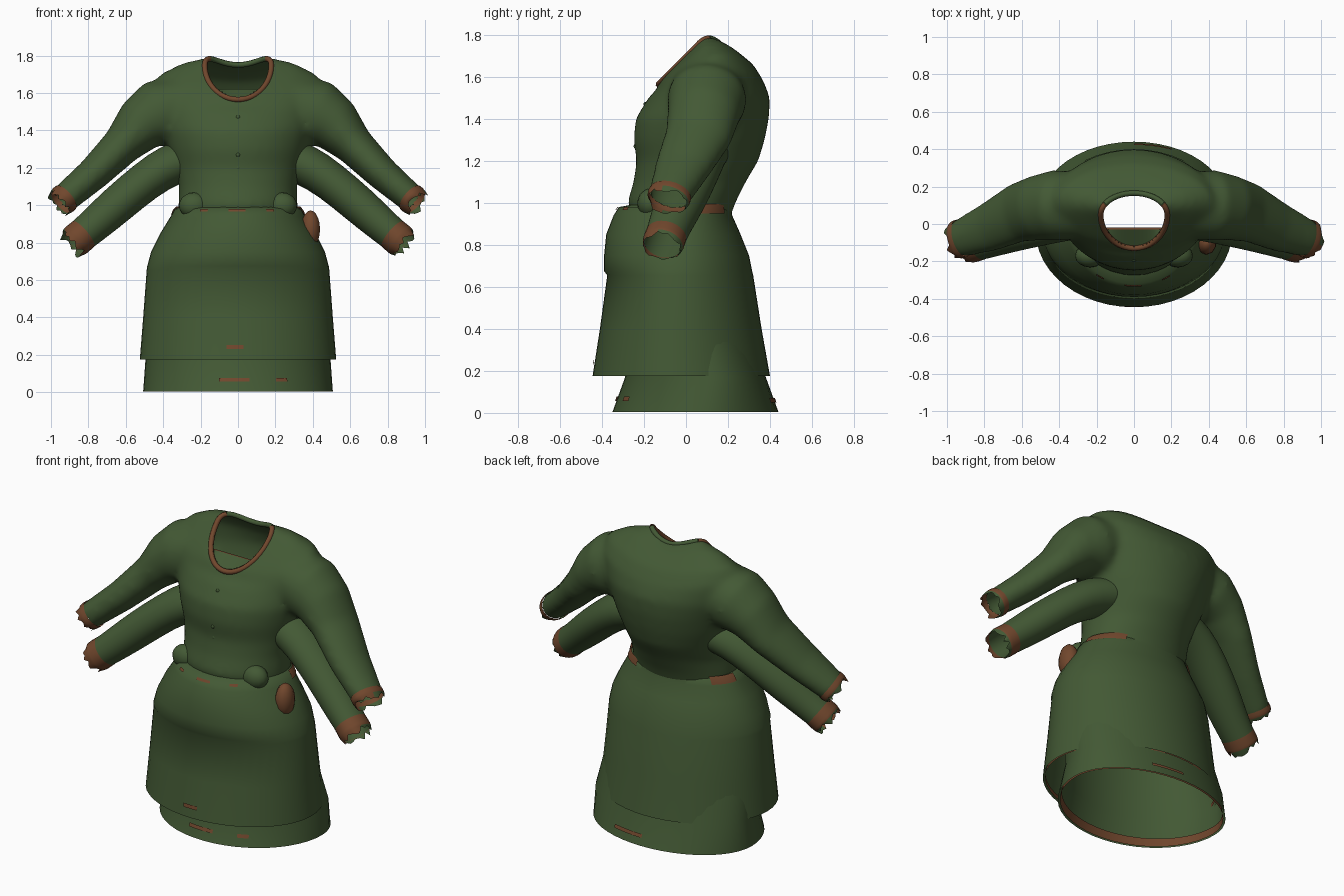
import bpy, bmesh, math, random
from mathutils import Vector

random.seed(4)
if "Cube" in bpy.data.objects:
    bpy.data.objects.remove(bpy.data.objects["Cube"])


def material(name, rgb):
    m = bpy.data.materials.new(name)
    m.use_nodes = True
    m.diffuse_color = (*rgb, 1)
    bsdf = m.node_tree.nodes["Principled BSDF"]
    bsdf.inputs["Base Color"].default_value = (*rgb, 1)
    bsdf.inputs["Roughness"].default_value = 0.9
    return m


GREEN = material("green cloth", (0.056, 0.1, 0.035))
BROWN = material("brown leather", (0.165, 0.063, 0.026))


def ring_points(ring, n=48, start=0, sweep=2 * math.pi, grow=0):
    """Cross-section: half width, front y, middle y, back y, then z at front, side, back."""
    hx, yf, yc, yb, zf, zs, zb = ring
    closed = sweep > 6.28
    pts = []
    for i in range(n):
        a = start + sweep * i / (n if closed else n - 1)
        s = math.sin(a)
        r = (yb - yc if s > 0 else yc - yf) + grow
        z = zs + ((zb if s > 0 else zf) - zs) * abs(s)
        if zf != zs and s > 0:
            z += 0.14 * s * (1 - s)  # tilted rings crest on top of the shoulder
        pts.append(Vector(((hx + grow) * math.cos(a), yc + r * s, z)))
    return pts


def level(hx, yf, yc, yb, z):
    return (hx, yf, yc, yb, z, z, z)


def at(rings, z):
    """Interpolate a flat cross-section at height z."""
    for a, b in zip(rings, rings[1:]):
        if a[4] <= z <= b[4]:
            t = (z - a[4]) / (b[4] - a[4])
            return tuple(p + (q - p) * t for p, q in zip(a, b))
    return rings[-1]


def skin(name, loops, mat, closed=True, caps=False):
    bm = bmesh.new()
    rows = [[bm.verts.new(p) for p in loop] for loop in loops]
    n = len(rows[0])
    for a, b in zip(rows, rows[1:]):
        for i in range(n if closed else n - 1):
            j = (i + 1) % n
            bm.faces.new((a[i], a[j], b[j], b[i]))
    if caps:
        for row in (rows[0], rows[-1]):
            mid = bm.verts.new(sum((v.co for v in row), Vector()) / n)
            for i in range(n):
                bm.faces.new((row[i], row[(i + 1) % n], mid))
        bmesh.ops.recalc_face_normals(bm, faces=bm.faces)
    return finish(name, bm, mat)


def finish(name, bm, mat):
    me = bpy.data.meshes.new(name)
    bm.to_mesh(me)
    bm.free()
    ob = bpy.data.objects.new(name, me)
    bpy.context.collection.objects.link(ob)
    me.materials.append(mat)
    smooth(ob)
    return ob


def smooth(ob):
    bpy.ops.object.select_all(action='DESELECT')
    ob.select_set(True)
    bpy.context.view_layer.objects.active = ob
    bpy.ops.object.shade_smooth_by_angle(angle=math.radians(50))


def ellipsoid(name, loc, size, mat, segments=16):
    bm = bmesh.new()
    bmesh.ops.create_uvsphere(bm, u_segments=segments, v_segments=10, radius=1)
    bmesh.ops.scale(bm, vec=size, verts=bm.verts)
    bmesh.ops.translate(bm, vec=loc, verts=bm.verts)
    return finish(name, bm, mat)


def oval(centre, d, ry, rp, n=24):
    """Oval loop across a sleeve running along d, ry along y and rp across it."""
    u = (Vector((0, 1, 0)) - d * d.y).normalized()
    w = d.cross(u)
    return [centre + u * ry * math.cos(2 * math.pi * i / n) + w * rp * math.sin(2 * math.pi * i / n)
            for i in range(n)]


# Bodice cross-sections, waist to neckline
NECK = (0.178, -0.13, 0.05, 0.165, 1.575, 1.755, 1.76)
BODICE = [level(0.315, -0.24, 0, 0.20, 0.90), level(0.32, -0.28, 0, 0.235, 1.0),
          level(0.315, -0.25, 0, 0.285, 1.1), level(0.335, -0.235, 0.02, 0.345, 1.2),
          level(0.37, -0.25, 0.05, 0.375, 1.3), level(0.40, -0.24, 0.07, 0.395, 1.4),
          level(0.43, -0.18, 0.1, 0.40, 1.5),
          (0.46, -0.14, 0.1, 0.37, 1.54, 1.6, 1.58), (0.43, -0.13, 0.09, 0.32, 1.56, 1.68, 1.66),
          (0.31, -0.13, 0.07, 0.24, 1.57, 1.735, 1.725), NECK]

# Sleeve paths: x, y, z, radius along y, radius across
UPPER = [(0.25, 0.1, 1.56, 0.17, 0.14), (0.42, 0.1, 1.49, 0.19, 0.185),
         (0.52, 0.085, 1.43, 0.175, 0.148), (0.62, 0.06, 1.32, 0.16, 0.107),
         (0.77, -0.015, 1.17, 0.135, 0.09), (0.945, -0.085, 1.02, 0.1, 0.077)]
LOWER = [(0.24, 0.07, 1.25, 0.14, 0.11), (0.36, 0.05, 1.22, 0.14, 0.115),
         (0.49, 0.02, 1.135, 0.135, 0.105), (0.65, -0.03, 1.0, 0.12, 0.103),
         (0.75, -0.07, 0.91, 0.105, 0.095), (0.875, -0.11, 0.805, 0.095, 0.085)]


def sleeve_frames(path, side):
    pts = [Vector((p[0] * side, p[1], p[2])) for p in path]
    last = len(pts) - 1
    return [(pts[i], (pts[min(i + 1, last)] - pts[max(i - 1, 0)]).normalized(), path[i][3], path[i][4])
            for i in range(len(pts))]


# The upper sleeves are fused into the bodice, the lower ones tuck in under them
bodice = skin("bodice_with_sleeves", [ring_points(r) for r in BODICE], GREEN, caps=True)
fused, upper_ends, cuffs = [bodice], [], []
for word, side in (("left", 1), ("right", -1)):
    frames = sleeve_frames(UPPER, side)
    fused.append(skin(f"{word}_upper_sleeve", [oval(*f) for f in frames], GREEN, caps=True))
    upper_ends.append(frames[-1])
    cuffs.append((f"{word}_upper_cuff", frames[-1], 0.035))
    frames = sleeve_frames(LOWER, side)
    sleeve = skin(f"{word}_lower_sleeve", [oval(*f) for f in frames], GREEN)
    sleeve.modifiers.new("soften", 'SUBSURF').levels = 1
    cuffs.append((f"{word}_lower_cuff", frames[-1], 0.065))
bpy.ops.object.select_all(action='DESELECT')
for ob in fused:
    ob.select_set(True)
bpy.context.view_layer.objects.active = bodice
bpy.ops.object.join()
fuse = bodice.modifiers.new("fuse", 'REMESH')
fuse.mode = 'VOXEL'
fuse.voxel_size = 0.018
bodice.modifiers.new("soften", 'SMOOTH').iterations = 14
for name in ("fuse", "soften"):
    bpy.ops.object.modifier_apply(modifier=name)

# Open the neck, waist and sleeve ends
bm = bmesh.new()
bm.from_mesh(bodice.data)


def in_neck(c):
    hx, yf, yc, yb = NECK[:4]
    ry = yb - yc if c.y > yc else yc - yf
    return c.z > 1.5 and (c.x / hx) ** 2 + ((c.y - yc) / ry) ** 2 < 0.93


def past_cuff(c):
    return any((c - p).length < 0.17 and (c - p).dot(d) > -0.025 for p, d, _, _ in upper_ends)


doomed = [f for f in bm.faces for c in [f.calc_center_median()]
          if c.z < 0.94 and abs(c.x) < 0.4 or in_neck(c) or past_cuff(c)]
bmesh.ops.delete(bm, geom=doomed, context='FACES')
bm.to_mesh(bodice.data)
bm.free()
smooth(bodice)

# Cuffs: a leather band, then a frayed edge that is green except at the front
for name, (p, d, ry, rp), width in cuffs:
    loops = [oval(p + d * t, d, ry + g, rp + g) for t, g in ((-width, 0.004), (-0.015, 0.005), (0.0, 0.003))]
    loops.append([v + d * random.uniform(0, 0.04) for v in oval(p, d, ry - 0.006, rp - 0.006)])
    cuff = skin(name, loops, BROWN)
    cuff.data.materials.append(GREEN)
    for f in cuff.data.polygons:
        if (f.center - p).dot(d) > -0.005 and f.center.y > p.y - 0.03:
            f.material_index = 1

# Neckline: leather trim round the front and sides, cloth hem at the back
curve = bpy.data.curves.new("neck_trim", 'CURVE')
curve.dimensions = '3D'
curve.bevel_depth = 0.015
curve.bevel_resolution = 2
curve.materials.append(BROWN)
curve.materials.append(GREEN)
rim = ring_points(NECK)
for index, first, last in ((0, 20, 52), (1, 4, 20)):
    spline = curve.splines.new('POLY')
    spline.points.add(last - first)
    for k, sp in enumerate(spline.points):
        v = rim[(first + k) % len(rim)]
        sp.co = (v.x, v.y, v.z - 0.01, 1)
    spline.material_index = index
bpy.context.collection.objects.link(bpy.data.objects.new("neck_trim", curve))

# Inner collar: a small shelf of cloth behind the front of the neckline
front = [v - Vector((0, 0, 0.015)) for v in rim[28:45]]
shelf = [[Vector((v.x, y, 1.62)) for v in front] for y in (-0.03, -0.018)]
skin("inner_collar", [front, shelf[0]], GREEN, closed=False)
skin("inner_collar_trim", shelf, BROWN, closed=False)

# Skirts: the underskirt shows through the overskirt hem at the back corners
OVER = [level(0.525, -0.445, -0.04, 0.40, 0.175), level(0.507, -0.41, -0.04, 0.36, 0.4),
        level(0.488, -0.375, -0.04, 0.32, 0.655), level(0.485, -0.39, -0.04, 0.315, 0.675),
        level(0.465, -0.39, -0.03, 0.30, 0.75), level(0.415, -0.38, -0.02, 0.26, 0.85),
        level(0.36, -0.345, 0, 0.22, 0.94), level(0.338, -0.32, 0, 0.215, 0.98),
        level(0.30, -0.24, 0, 0.19, 0.995)]
UNDER = [level(0.507, -0.35, 0.09, 0.44, 0.005), level(0.495, -0.29, 0.12, 0.38, 0.17),
         level(0.465, -0.27, 0.05, 0.325, 0.4), level(0.43, -0.26, 0.03, 0.28, 0.68),
         level(0.29, -0.22, 0.0, 0.18, 0.96)]
skin("overskirt", [ring_points(r) for r in OVER], GREEN)
skin("underskirt", [ring_points(r) for r in UNDER], GREEN)
for name, rings, low, high in (("underskirt_hem_lining", UNDER, 0.006, 0.05),
                               ("overskirt_hem_lining", OVER, 0.178, 0.2)):
    skin(name, [ring_points(at(rings, z), grow=-0.012) for z in (low, high)], BROWN)


# Thin leather strips lying on the cloth
def strip(name, rings, low, high, x0, x1, facing=-1):
    hx = at(rings, low)[0]
    a0, a1 = (facing * math.acos(x / hx) for x in (x0, x1))
    skin(name, [ring_points(at(rings, z), 10, a0, a1 - a0, 0.007) for z in (low, high)], BROWN, closed=False)


strip("overskirt_strip", OVER, 0.23, 0.252, -0.06, 0.03)
strip("underskirt_strip_middle", UNDER, 0.057, 0.077, -0.1, 0.06)
strip("underskirt_strip_left", UNDER, 0.057, 0.077, 0.2, 0.26)
strip("underskirt_strip_back", UNDER, 0.05, 0.07, 0.0, 0.2, facing=1)
for name, x0, x1 in (("right", -0.2, -0.16), ("middle", -0.05, 0.04), ("left", 0.15, 0.19)):
    strip(f"belt_strip_{name}", OVER, 0.967, 0.98, x0, x1)
for word, start, sweep in (("left", 0.05, 0.9), ("right", math.pi - 0.7, 0.6)):
    skin(f"belt_{word}", [ring_points(at(OVER, z), 16, start, sweep, g)
                          for z, g in ((0.95, 0.006), (0.975, 0.008), (0.994, 0.03))], BROWN, closed=False)

# Pouch, hip pads and buttons
ellipsoid("pouch", (0.388, -0.1, 0.872), (0.053, 0.065, 0.1), BROWN, 10)
for word, side in (("left", 1), ("right", -1)):
    ellipsoid(f"{word}_hip_pad", (0.235 * side, -0.17, 0.998), (0.08, 0.062, 0.07), GREEN)
for i, z in enumerate((1.2, 1.27, 1.47)):
    ellipsoid(f"button_{i + 1}", (0, at(BODICE, z)[1] + 0.003, z), (0.011, 0.007, 0.011), GREEN, 8)
